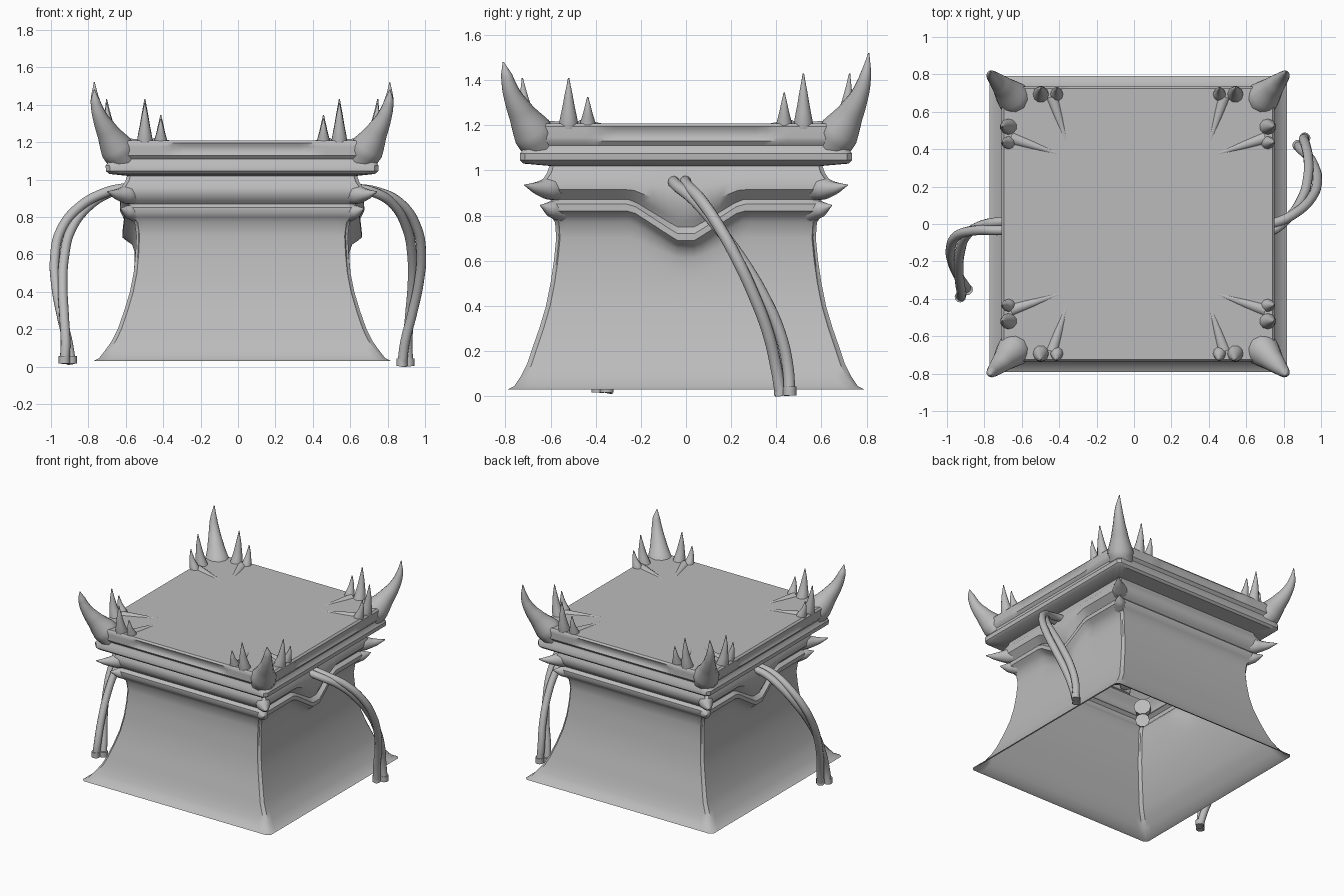
import bpy, bmesh, math
from mathutils import Vector

if "Cube" in bpy.data.objects:
    bpy.data.objects.remove(bpy.data.objects["Cube"], do_unlink=True)

CX = 0.022  # the body sits slightly off centre because of the cables

stone = bpy.data.materials.new("grey_stone")
stone.use_nodes = True
GREY = (0.5, 0.5, 0.5, 1)
stone.diffuse_color = GREY
stone.node_tree.nodes["Principled BSDF"].inputs["Base Color"].default_value = GREY


def finish(obj, angle=50):
    """Give the part its colour and smooth shading."""
    if not obj.data.materials:
        obj.data.materials.append(stone)
    bpy.ops.object.select_all(action='DESELECT')
    obj.select_set(True)
    bpy.context.view_layer.objects.active = obj
    if obj.type == 'CURVE':
        bpy.ops.object.convert(target='MESH')
    bpy.ops.object.shade_smooth_by_angle(angle=math.radians(angle))


def tube(name, points, radii, sides=3, steps=6):
    """Tapered round tube along a smooth path."""
    curve = bpy.data.curves.new(name, 'CURVE')
    curve.dimensions = '3D'
    curve.bevel_depth = 1
    curve.bevel_resolution = sides
    curve.resolution_u = steps
    curve.use_fill_caps = True
    spline = curve.splines.new('BEZIER')
    spline.bezier_points.add(len(points) - 1)
    for bp, co, r in zip(spline.bezier_points, points, radii):
        bp.co = co
        bp.radius = r
        bp.handle_left_type = bp.handle_right_type = 'AUTO'
    obj = bpy.data.objects.new(name, curve)
    bpy.context.collection.objects.link(obj)
    finish(obj)


# Pedestal shell: height, half width, half depth
PROFILE = [
    (.03, .795, .79), (.045, .765, .76), (.09, .73, .73), (.14, .695, .705),
    (.2, .665, .685), (.3, .63, .65), (.4, .6, .62), (.5, .58, .6),
    (.6, .57, .585), (.7, .565, .575), (.77, .575, .58), (.8, .6, .6),
    (.82, .625, .615), (.85, .625, .615), (.87, .6, .595), (.885, .615, .61),
    (.915, .645, .635), (.96, .645, .635), (.99, .625, .615), (1.02, .615, .605),
    (1.03, .71, .72), (1.045, .728, .735), (1.075, .73, .735), (1.095, .715, .72),
    (1.11, .712, .717), (1.13, .728, .735), (1.145, .73, .735), (1.175, .73, .735),
    (1.195, .73, .735), (1.208, .718, .725),
]


def ramp(v, lo, hi):
    return min(1, max(0, (v - lo) / (hi - lo)))


def shell_point(side, t, z, hx, hy):
    """Point on one wall; side walls carry a pointed drop under the belt."""
    on_x = side % 2 == 1
    out, along = (hx, hy) if on_x else (hy, hx)
    u = t * along
    # Rounded corners
    if abs(t) > .999:
        out -= .012
        u -= math.copysign(.012, t)
    # Shallow panel on the cap
    if 1.14 < z < 1.18 and abs(t) < .5:
        out -= .012
    # Pointed drop
    if on_x:
        drop = 1 - ramp(abs(u), .04, .24)
        weight = ramp(z, .5, .8) * (1 - ramp(z, .86, 1.0))
        out += .015 * drop * weight
        z -= .13 * drop * weight
    x, y = [(u, -out), (out, u), (-u, out), (-out, -u)][side]
    return Vector((x + CX, y, z))


N = 32
bm = bmesh.new()
rings = []
for z, hx, hy in PROFILE:
    rings.append([bm.verts.new(shell_point(s, t, z, hx, hy))
                  for s in range(4)
                  for t in [-.97 + 1.94 * i / N for i in range(N + 1)] + [1.0]])
for low, high in zip(rings, rings[1:]):
    for i in range(len(low)):
        j = (i + 1) % len(low)
        bm.faces.new((low[i], low[j], high[j], high[i]))
bm.faces.new(rings[-1])
bmesh.ops.recalc_face_normals(bm, faces=bm.faces)
mesh = bpy.data.meshes.new("pedestal_body")
bm.to_mesh(mesh)
bm.free()
body = bpy.data.objects.new("pedestal_body", mesh)
bpy.context.collection.objects.link(body)
finish(body, 40)

# Horns and spikes at the four corners
for sx, xname in ((-1, "right"), (1, "left")):
    for sy, yname in ((-1, "front"), (1, "back")):
        tag = f"{yname}_{xname}"
        top = 1.48 if sy < 0 else 1.52

        def at(x, y, z):
            return (CX + sx * x, sy * y, z)

        tube(f"corner_horn_{tag}",
             [at(.62, .63, 1.09), at(.672, .68, 1.17), at(.72, .73, 1.255),
              at(.762, .772, 1.34), at(.785, .795, 1.42), at(.79, .81, top)],
             [.085, .09, .06, .04, .026, .003], 4)
        # Pairs of spikes beside each horn
        for n, (pos, tip, r) in enumerate(((.52, 1.41, .042), (.435, 1.325, .034))):
            rise = tip - 1.2 + (.02 if sy > 0 else 0)
            radii = [r * 1.2, r, r * .55, .003]
            lean = [(.67, 1.14), (.695, 1.21), (.715, 1.2 + rise * .5), (.725, 1.2 + rise)]
            tube(f"side_spike_{n}_{tag}", [at(o, pos, z) for o, z in lean], radii)
            tube(f"edge_spike_{n}_{tag}", [at(pos, o, z) for o, z in lean], radii)
        # Low folds running onto the top
        tube(f"side_fold_{tag}", [at(.68, .46, 1.19), at(.38, .36, 1.2)], [.035, .006])
        tube(f"edge_fold_{tag}", [at(.46, .68, 1.19), at(.37, .4, 1.2)], [.035, .006])
        # Thorns on the belt corners
        tube(f"belt_thorn_{tag}",
             [at(.55, .54, .92), at(.62, .61, .92), at(.67, .66, .922), at(.72, .715, .935)],
             [.06, .05, .028, .003])
        tube(f"lower_thorn_{tag}",
             [at(.56, .55, .82), at(.61, .6, .83), at(.65, .645, .845)],
             [.05, .035, .003])

# Twisted pairs of hanging cables
CABLES = {
    "left": [(.6, -.03, .955), (.73, -.02, .935), (.85, .05, .87), (.93, .15, .74),
             (.955, .24, .6), (.95, .32, .45), (.925, .39, .28), (.9, .425, .13), (.895, .44, .003)],
    "right": [(-.58, 0, .96), (-.7, -.01, .93), (-.83, -.02, .85), (-.92, -.06, .73),
              (-.955, -.14, .58), (-.955, -.22, .43), (-.935, -.3, .26), (-.915, -.35, .12), (-.91, -.37, .017)],
}
for name, path in CABLES.items():
    for strand in (0, 1):
        points = []
        for i, p in enumerate(path):
            a = math.pi * strand + 3.9 * i / (len(path) - 1)
            points.append(Vector(p) + .027 * Vector((math.sin(a), math.cos(a), 0)))
        tube(f"{name}_cable_{strand}", points, [.026] * len(points), 4, 8)
        foot = points[-1]
        tube(f"{name}_cable_end_{strand}", [foot, foot + Vector((0, 0, .04))], [.03, .03], 4)
